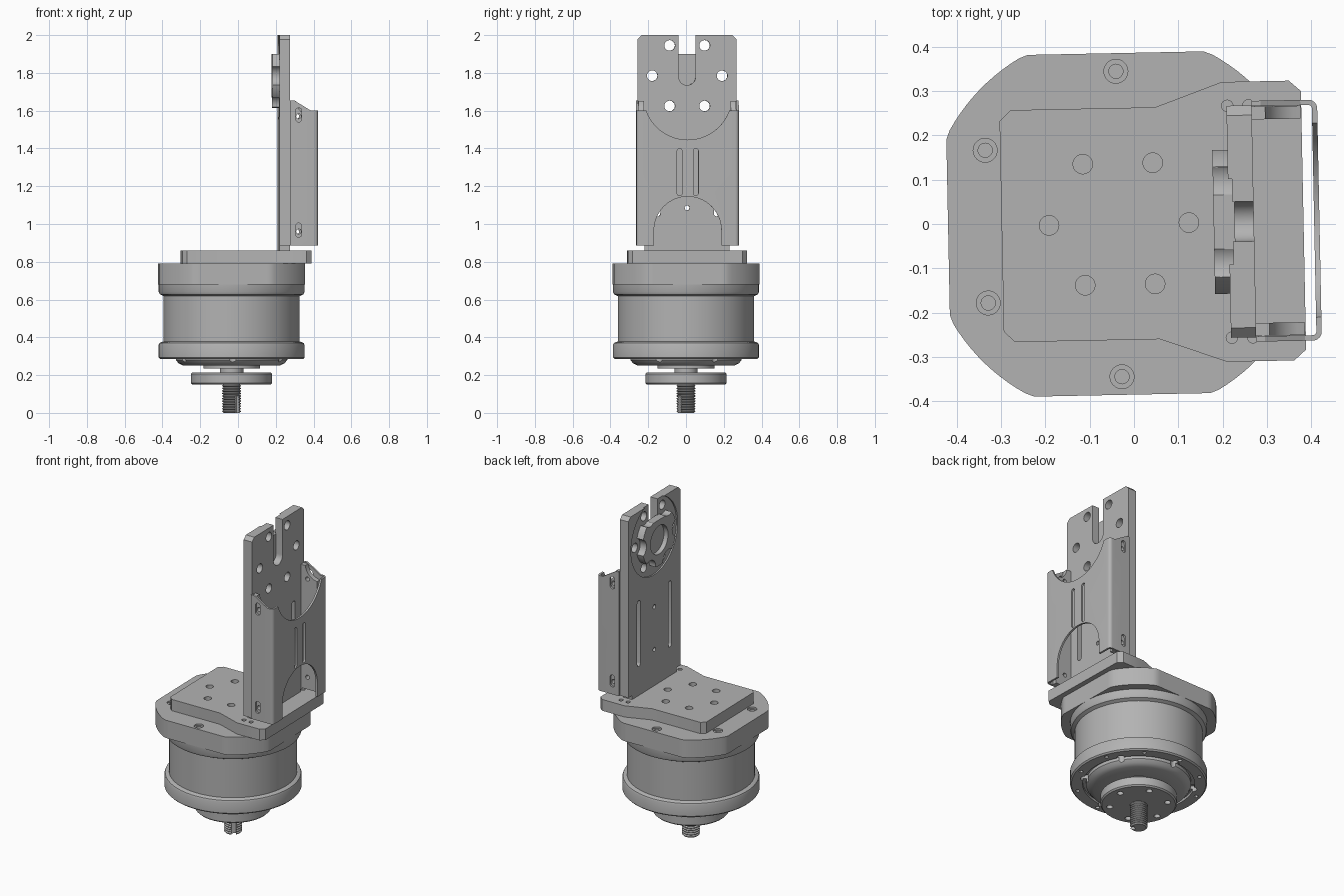
import bpy, bmesh
from math import sin, cos, pi, radians

cube = bpy.data.objects.get("Cube")
if cube:
    bpy.data.objects.remove(cube)

grey = bpy.data.materials.new("metal grey")
grey.use_nodes = True
colour = (0.45, 0.45, 0.45, 1)
grey.diffuse_color = colour
grey.node_tree.nodes["Principled BSDF"].inputs["Base Color"].default_value = colour
parts = []


def finish(name, bm):
    bmesh.ops.remove_doubles(bm, verts=bm.verts, dist=1e-5)
    bmesh.ops.recalc_face_normals(bm, faces=bm.faces)
    mesh = bpy.data.meshes.new(name)
    bm.to_mesh(mesh)
    bm.free()
    mesh.materials.append(grey)
    obj = bpy.data.objects.new(name, mesh)
    bpy.context.collection.objects.link(obj)
    return obj


def prism(name, pts, axis, lo, hi):
    """Extrude a flat outline along an axis."""
    place = {"x": lambda a, b, h: (h, a, b),
             "y": lambda a, b, h: (a, h, b),
             "z": lambda a, b, h: (a, b, h)}[axis]
    bm = bmesh.new()
    rings = [[bm.verts.new(place(a, b, h)) for a, b in pts] for h in (lo, hi)]
    for ring in rings:
        bm.faces.new(ring)
    n = len(pts)
    for i in range(n):
        j = (i + 1) % n
        bm.faces.new((rings[0][i], rings[0][j], rings[1][j], rings[1][i]))
    return finish(name, bm)


def lathe(name, profile, steps=96):
    bm = bmesh.new()
    verts = [bm.verts.new((r, 0, z)) for r, z in profile]
    edges = [bm.edges.new(pair) for pair in zip(verts, verts[1:])]
    bmesh.ops.spin(bm, geom=verts + edges, axis=(0, 0, 1), cent=(0, 0, 0),
                   angle=2 * pi, steps=steps)
    return finish(name, bm)


def arc(a, b, r, start, end, n=8):
    angles = [radians(start + (end - start) * i / n) for i in range(n + 1)]
    return [(a + r * cos(t), b + r * sin(t)) for t in angles]


def disc(a, b, r, n=32):
    return arc(a, b, r, 0, 360, n)[:-1]


def capsule(a, low, high, r):
    return arc(a, high - r, r, 0, 180) + arc(a, low + r, r, 180, 360)


def rect(a0, b0, a1, b1):
    return [(a0, b0), (a1, b0), (a1, b1), (a0, b1)]


def polar(r, count, start=0):
    return [(r * cos(radians(start) + 2 * pi * i / count),
             r * sin(radians(start) + 2 * pi * i / count)) for i in range(count)]


def part(obj, *cuts):
    """Subtract (outline, axis, low, high) cutters and keep the result."""
    cutters = [prism("cutter", *c) for c in cuts]
    for c in cutters:
        mod = obj.modifiers.new("cut", "BOOLEAN")
        mod.object, mod.operation, mod.solver = c, "DIFFERENCE", "EXACT"
    if cutters:
        graph = bpy.context.evaluated_depsgraph_get()
        mesh = bpy.data.meshes.new_from_object(obj.evaluated_get(graph))
        obj.modifiers.clear()
        obj.data = mesh
        for c in cutters:
            bpy.data.objects.remove(c)
    parts.append(obj)


# Motor housing with rim, bell and underside pockets
housing = lathe("motor_housing", [
    (0, .235), (.15, .235), (.15, .25), (.255, .25), (.28, .262), (.295, .28),
    (.295, .3), (.315, .3), (.315, .285), (.378, .285), (.386, .293), (.386, .36),
    (.382, .37), (.372, .375), (.36, .378), (.36, .618), (.368, .622), (.38, .628),
    (.386, .64), (.386, .7), (0, .7)])
part(housing, *[(disc(x, y, .012, 12), "z", .27, .32) for x, y in polar(.352, 10, 18)],
     *[(disc(x, y, .024, 16), "z", .25, .32) for x, y in polar(.31, 6, 30)])

# Mounting cap: a disc trimmed by a square
flat = .386
cap = [(max(-flat, min(flat, x)), max(-flat, min(flat, y))) for x, y in polar(.437, 120)]
bolts = polar(.345, 4, 90)
bolts = [(.345 * cos(radians(t)), .345 * sin(radians(t))) for t in (90, 150, 210, 270)]
part(prism("mounting_cap", cap, "z", .68, .79),
     *[(disc(x, y, .027), "z", .78, .9) for x, y in bolts],
     *[(disc(x, y, .016), "z", .72, .9) for x, y in bolts])

# Output flange, neck and threaded shaft
part(lathe("output_flange", [(0, .15), (.207, .15), (.215, .158), (.215, .207),
                             (.207, .215), (0, .215)]),
     *[(disc(x, y, .018, 20), "z", .1, .2) for x, y in polar(.165, 6, 10)])
part(lathe("neck", [(0, .2), (.062, .2), (.062, .245), (0, .245)], 48))
thread = [(0, 0), (.042, 0)]
for i in range(11):
    z = .004 + i * .0135
    thread += [(.05, z + .003), (.05, z + .006), (.043, z + .011)]
shaft = lathe("threaded_shaft", thread + [(.043, .16), (0, .16)], 32)
t = radians(-50)
u, v = (cos(t), sin(t)), (-sin(t), cos(t))
keyway = [(u[0] * a + v[0] * b, u[1] * a + v[1] * b) for a, b in rect(.022, -.014, .08, .014)]
part(shaft, (keyway, "z", -.01, .09))

# Base plate
half = [(-.265, .238), (-.24, .262), (.087, .262), (.238, .316), (.39, .316), (.417, .292)]
outline = half + [(x, -y) for x, y in reversed(half)]
part(prism("base_plate", outline, "z", .79, .86),
     *[(disc(x, y, .022), "z", .78, .9) for x, y in polar(.158, 6)],
     *[(disc(x, s * .262, .013, 16), "z", .82, .9) for x in (.25, .298) for s in (-1, 1)])

# Upright plate with top notch, hub recess, slots and holes
hub_z = 1.785
ring = [(a, b + hub_z) for a, b in polar(.185, 6)]
side = [(.225, .85), (.225, .885), (.262, .885), (.262, 1.978), (.24, 2), (.045, 2)]
upright = [(-y, z) for y, z in reversed(side)][::-1]
upright = side + arc(0, 1.78, .045, 0, -180, 16) + upright[::-1]
part(prism("upright_plate", upright, "x", .248, .305),
     (disc(0, hub_z, .236, 64), "x", .2, .257),
     *[(disc(a, b, .028), "x", .2, .35) for a, b in ring],
     *[(capsule(s * .157, 1.04, 1.45, .016), "x", .2, .35) for s in (-1, 1)],
     *[(disc(0, z, .013, 16), "x", .2, .35) for z in (1.085, 1.35)])

# Scalloped hub behind the notch
part(prism("hub", disc(0, hub_z, .17, 64), "x", .214, .262),
     *[(disc(a, b, .055), "x", .2, .3) for a, b in ring],
     (rect(-.2, 1.9, .2, 2.1), "x", .2, .3),
     (disc(0, hub_z - .01, .088, 48), "x", .2, .242))

# Side flanges inside the cover
rail = [(.3, .885), (.415, .885), (.415, 1.57)] + \
    arc(.425, 1.66, .09, 262, 186) + [(.33, 1.65), (.3, 1.65)]
for s, label in ((1, "back"), (-1, "front")):
    lo, hi = sorted((s * .23, s * .259))
    part(prism(label + "_rail", rail, "y", lo, hi),
         *[(disc(.35, z, .013, 16), "y", lo - .02, hi + .02) for z in (.96, 1.57)])

# Folded sheet cover with arched cutouts and side slots
fold = [(.305, -.272)] + arc(.433, -.252, .02, -90, 0) + arc(.433, .252, .02, 0, 90) + \
    [(.305, .272), (.305, .26)] + arc(.433, .252, .008, 90, 0) + \
    arc(.433, -.252, .008, 0, -90) + [(.305, -.26)]
arch = [(-.178, .8)] + arc(0, .967, .178, 180, 0, 32) + [(.178, .8)]
part(prism("sheet_cover", fold, "z", .885, 1.655),
     ([(.325, 1.655), (.415, 1.6), (.5, 1.6), (.5, 1.7), (.325, 1.7)], "y", -.4, .4),
     (disc(0, 1.68, .234, 64), "x", .42, .5),
     (arch, "x", .42, .5),
     *[(capsule(s * .043, 1.15, 1.4, .013), "x", .42, .5) for s in (-1, 1)],
     *[(capsule(.35, z, z + .075, .016), "y", -.4, .4) for z in (.93, 1.54)])

# Place the assembly and smooth the round surfaces
for obj in parts:
    obj.location.x = -.034
    obj.rotation_euler.z = radians(1.15)
    obj.select_set(True)
bpy.context.view_layer.objects.active = parts[0]
bpy.ops.object.shade_smooth_by_angle(angle=radians(30))
